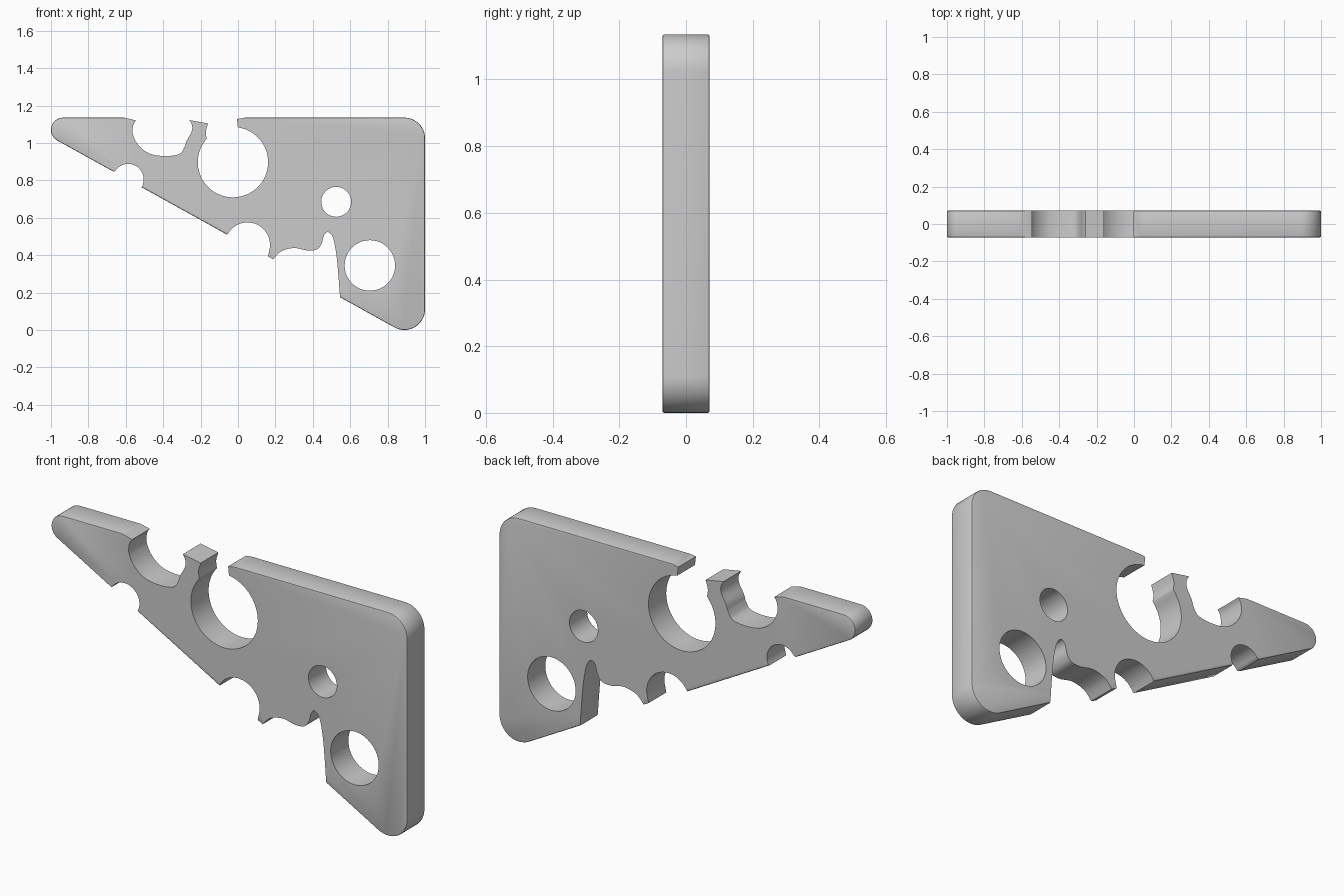
import bpy, bmesh, math
from mathutils import Vector

if "Cube" in bpy.data.objects:
    bpy.data.objects.remove(bpy.data.objects["Cube"])


def arc(cx, cz, r, a0, a1, n=16):
    return [(cx + r * math.cos(math.radians(a0 + (a1 - a0) * i / n)),
             cz + r * math.sin(math.radians(a0 + (a1 - a0) * i / n))) for i in range(n + 1)]


def spline(pts, n=5):
    """Smooth Catmull-Rom curve through the points."""
    p = [Vector(q) for q in [pts[0]] + pts + [pts[-1]]]
    out = []
    for i in range(1, len(p) - 2):
        a, b, c, d = p[i - 1:i + 3]
        for k in range(n):
            t = k / n
            v = 0.5 * (2 * b + (c - a) * t + (2 * a - 5 * b + 4 * c - d) * t * t
                       + (3 * b - a - 3 * c + d) * t ** 3)
            out.append((v.x, v.y))
    return out + [pts[-1]]


def slab(name, outline, half, bevel=0):
    bm = bmesh.new()
    face = bm.faces.new([bm.verts.new((x, -half, z)) for x, z in outline])
    ext = bmesh.ops.extrude_face_region(bm, geom=[face])
    for v in ext["geom"]:
        if isinstance(v, bmesh.types.BMVert):
            v.co.y = half
    bmesh.ops.recalc_face_normals(bm, faces=bm.faces)
    if bevel:
        rim = [e for e in bm.edges if abs(e.verts[0].co.y - e.verts[1].co.y) < 1e-5]
        bmesh.ops.bevel(bm, geom=rim, offset=bevel, segments=2, profile=0.5, affect='EDGES')
    me = bpy.data.meshes.new(name)
    bm.to_mesh(me)
    bm.free()
    ob = bpy.data.objects.new(name, me)
    bpy.context.collection.objects.link(ob)
    return ob


# Rounded wedge body
body = slab("cheese_wedge",
            arc(-0.935, 1.07, 0.065, 90, 241.3) + arc(0.89, 0.11, 0.11, 241.3, 360)
            + arc(0.89, 1.025, 0.11, 0, 90), 0.071, 0.006)

# Open bites along the top edge, joined to the large hole
top_bite = [(-0.62, 1.25), (-0.62, 1.138)]
top_bite += spline([(-0.545, 1.12), (-0.56, 1.095), (-0.562, 1.045), (-0.53, 0.985),
                    (-0.47, 0.942), (-0.39, 0.93), (-0.315, 0.94), (-0.287, 0.975),
                    (-0.275, 1.01), (-0.25, 1.055), (-0.245, 1.09), (-0.26, 1.122)])
top_bite += spline([(-0.16, 1.104), (-0.172, 1.06), (-0.168, 1.025)])
top_bite += arc(-0.027, 0.897, 0.188, 139, 442, 48)
top_bite += [(-0.006, 1.128), (0.05, 1.137), (0.05, 1.25)]

# Bites along the sloping edge
slope_bite = spline([(0.545, 0.18), (0.536, 0.30), (0.525, 0.41), (0.507, 0.495),
                     (0.482, 0.523), (0.46, 0.507), (0.447, 0.46), (0.42, 0.43),
                     (0.37, 0.425), (0.30, 0.438), (0.23, 0.42), (0.188, 0.378)])
slope_bite += [(0.16, 0.393)] + arc(0.051, 0.455, 0.12, -10, 151, 24)
slope_bite += [(-0.055, 0.512), (-0.07, 0.4), (0.2, 0.0), (0.545, -0.1)]
tip_bite = arc(-0.587, 0.805, 0.083, -30, 147, 20) + [(-0.668, 0.846), (-0.70, 0.75), (-0.51, 0.65), (-0.51, 0.757)]

# Round through holes
hole_small = arc(0.525, 0.685, 0.08, 0, 350, 35)
hole_large = arc(0.705, 0.345, 0.135, 0, 352.5, 47)

bpy.context.view_layer.objects.active = body
for i, shape in enumerate([top_bite, slope_bite, tip_bite, hole_small, hole_large]):
    cutter = slab("bite_cutter_%d" % i, shape, 0.2)
    cutter.hide_render = True
    mod = body.modifiers.new("bite", 'BOOLEAN')
    mod.operation = 'DIFFERENCE'
    mod.solver = 'EXACT'
    mod.object = cutter
    bpy.ops.object.modifier_apply(modifier=mod.name)
    bpy.data.objects.remove(cutter)

body.select_set(True)
bpy.ops.object.shade_smooth_by_angle(angle=math.radians(35))
